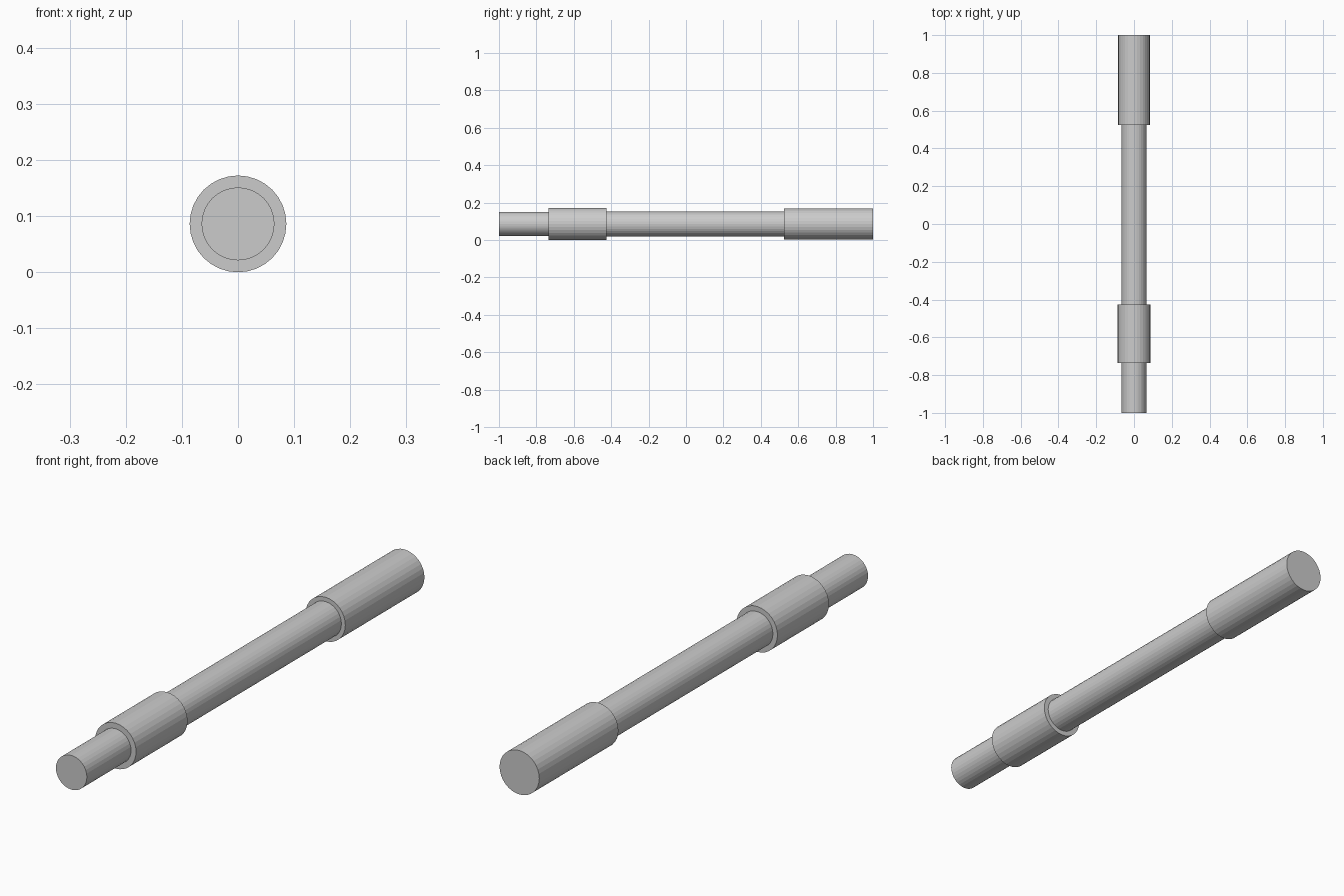
import bpy
from math import pi

if "Cube" in bpy.data.objects:
    bpy.data.objects.remove(bpy.data.objects["Cube"])

SIDES = 32
AXIS_Z = 0.0862


def rod(name, y0, y1, radius):
    """Flat-shaded cylinder lying along y from y0 to y1."""
    bpy.ops.mesh.primitive_cylinder_add(
        vertices=SIDES, radius=radius, depth=y1 - y0,
        location=(0, (y0 + y1) / 2, AXIS_Z), rotation=(pi / 2, 0, 0))
    obj = bpy.context.object
    obj.name = name
    bpy.ops.object.transform_apply(location=False, rotation=True, scale=False)
    return obj


# Narrow front tip
rod("tip", -1.0, -0.735, 0.065)
# Wide sleeve behind the tip
rod("sleeve", -0.735, -0.426, 0.0862)
# Long narrow shaft
rod("shaft", -0.426, 0.525, 0.067)
# Wide grip at the back
rod("grip", 0.525, 1.0, 0.0835)
